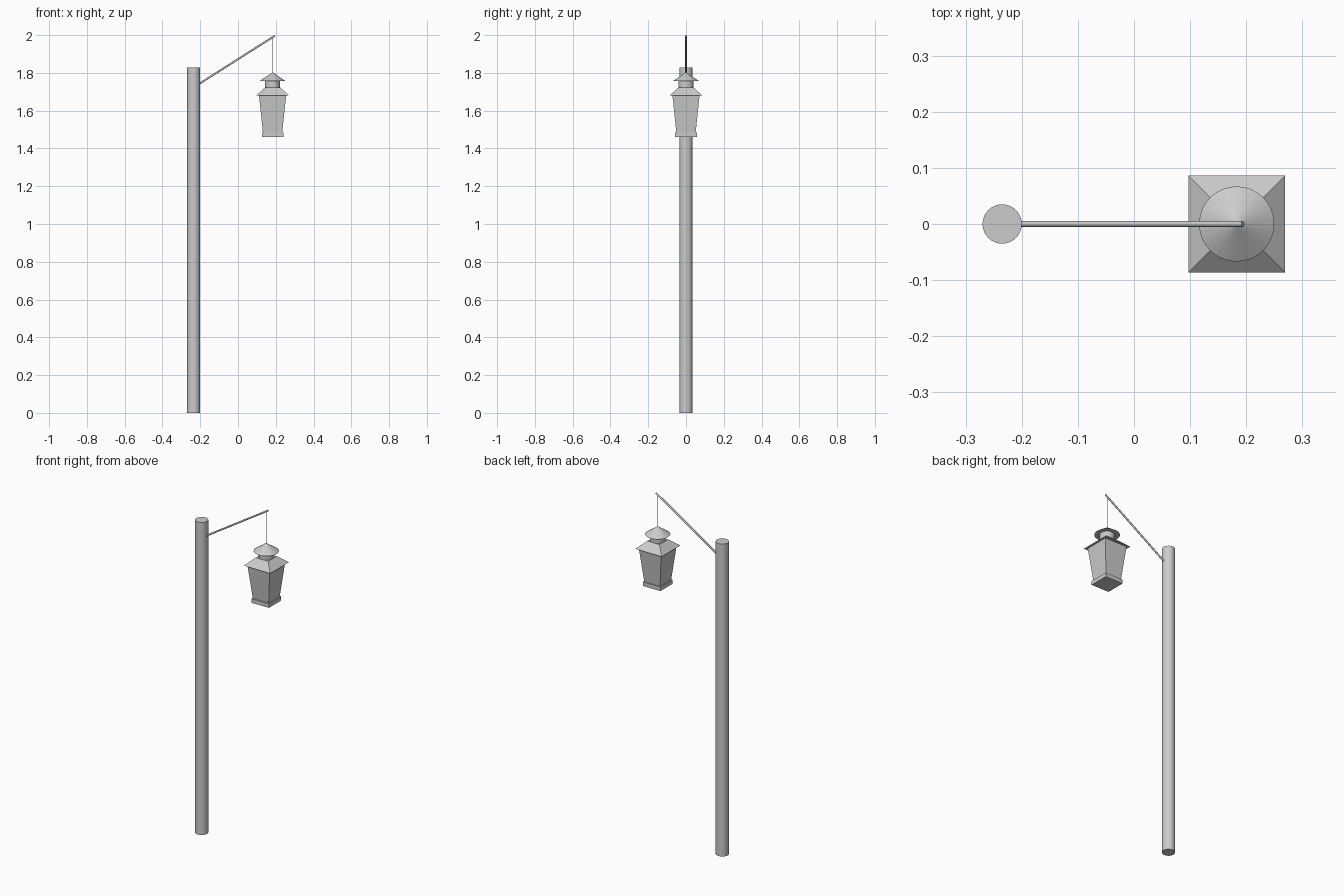
import bpy
import bmesh
import math
from mathutils import Vector

if "Cube" in bpy.data.objects:
    bpy.data.objects.remove(bpy.data.objects["Cube"])

LX = 0.183  # lantern axis


def finish(name, bm, smooth):
    mesh = bpy.data.meshes.new(name)
    bm.to_mesh(mesh)
    bm.free()
    ob = bpy.data.objects.new(name, mesh)
    bpy.context.collection.objects.link(ob)
    if smooth:
        bpy.ops.object.select_all(action='DESELECT')
        ob.select_set(True)
        bpy.context.view_layer.objects.active = ob
        bpy.ops.object.shade_smooth_by_angle(angle=math.radians(35))
    return ob


def rod(name, a, b, r1, r2=None, sides=32, smooth=True):
    """Capped cylinder or cone from point a to point b."""
    a, b = Vector(a), Vector(b)
    bm = bmesh.new()
    bmesh.ops.create_cone(bm, cap_ends=True, segments=sides, radius1=r1,
                          radius2=r1 if r2 is None else r2, depth=(b - a).length)
    ob = finish(name, bm, smooth)
    ob.location = (a + b) / 2
    ob.rotation_mode = 'QUATERNION'
    ob.rotation_quaternion = (b - a).to_track_quat('Z', 'Y')
    return ob


def square_taper(name, z0, z1, h0, h1):
    """Square frustum on the lantern axis; h0/h1 are half widths."""
    bm = bmesh.new()
    bmesh.ops.create_cube(bm, size=2)
    for v in bm.verts:
        h, z = (h0, z0) if v.co.z < 0 else (h1, z1)
        v.co = (LX + v.co.x * h, v.co.y * h, z)
    return finish(name, bm, False)


# Post, slanted arm and hanging wire
rod("post", (-0.235, 0, 0), (-0.235, 0, 1.828), 0.035)
rod("arm", (-0.206, 0, 1.742), (0.194, 0, 1.996), 0.005, sides=16)
rod("hanging_wire", (LX, 0, 1.795), (LX, 0, 1.989), 0.0015, sides=8)

# Lantern body
square_taper("lantern_base", 1.461, 1.485, 0.057, 0.057)
square_taper("lantern_glass", 1.484, 1.682, 0.051, 0.072)
square_taper("lantern_roof", 1.681, 1.722, 0.086, 0.040)

# Chimney and conical cap
rod("chimney", (LX, 0, 1.715), (LX, 0, 1.760), 0.040)
rod("chimney_cap", (LX, 0, 1.758), (LX, 0, 1.803), 0.067, 0.001, smooth=False)
